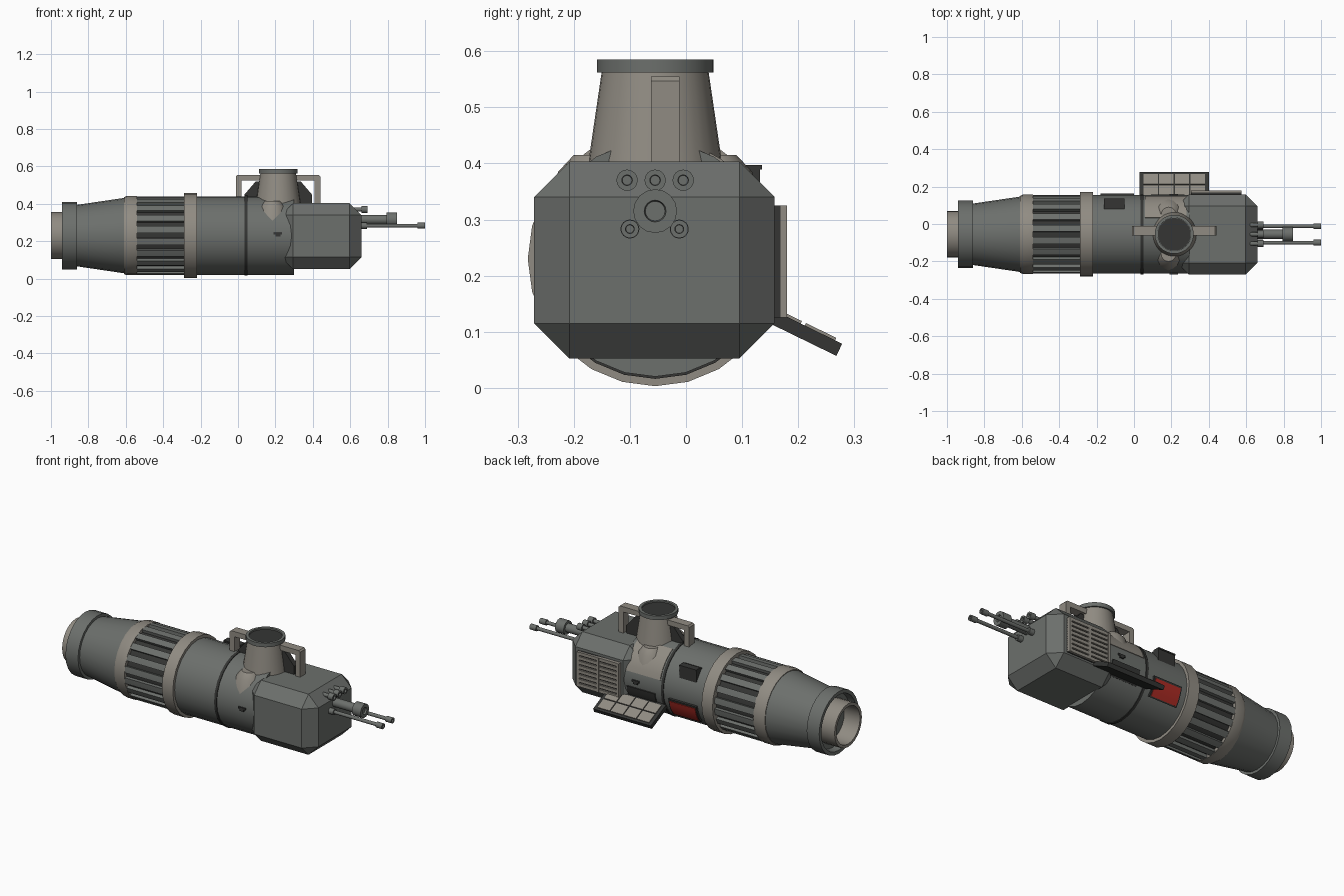
import bpy, bmesh, math
from mathutils import Matrix, Vector

old = bpy.data.objects.get("Cube")
if old:
    bpy.data.objects.remove(old, do_unlink=True)

CY, CZ = -0.055, 0.23      # hull axis
TX = 0.215                 # turret centre


def material(name, rgb):
    m = bpy.data.materials.new(name)
    m.use_nodes = True
    m.diffuse_color = (*rgb, 1)
    m.node_tree.nodes["Principled BSDF"].inputs["Base Color"].default_value = (*rgb, 1)
    return m


GREY = material("hull grey", (0.15, 0.16, 0.15))
LIGHT = material("warm light grey", (0.28, 0.26, 0.225))
DARK = material("charcoal", (0.035, 0.036, 0.034))
RED = material("warning red", (0.42, 0.025, 0.018))


def finish(name, bm, mat):
    bmesh.ops.recalc_face_normals(bm, faces=bm.faces[:])
    me = bpy.data.meshes.new(name)
    bm.to_mesh(me)
    bm.free()
    me.materials.append(mat)
    me.shade_smooth()
    me.set_sharp_from_angle(angle=math.radians(30))
    ob = bpy.data.objects.new(name, me)
    bpy.context.collection.objects.link(ob)
    return ob


def lathe(name, profile, mat, centre=(0, CY, CZ), axis="X", n=24):
    """Revolve (position, radius) points about a line through centre."""
    bm = bmesh.new()
    rings = []
    for p, r in profile:
        ring = []
        for i in range(n):
            a = math.tau * i / n
            c, s = r * math.cos(a), r * math.sin(a)
            v = Vector((p, c, s)) if axis == "X" else Vector((c, s, p))
            ring.append(bm.verts.new(v + Vector(centre)))
        rings.append(ring)
    for a, b in zip(rings, rings[1:]):
        for i in range(n):
            j = (i + 1) % n
            bm.faces.new((a[i], a[j], b[j], b[i]))
    for ring in (rings[0], rings[-1]):
        bm.faces.new(ring)
    return finish(name, bm, mat)


def box(name, lo, hi, mat, bevel=0, tilt=0):
    """Box between two corners, optionally chamfered and tilted about x."""
    lo, hi = Vector(lo), Vector(hi)
    bm = bmesh.new()
    bmesh.ops.create_cube(bm, size=1)
    bmesh.ops.scale(bm, vec=hi - lo, verts=bm.verts)
    if bevel:
        bmesh.ops.bevel(bm, geom=bm.edges[:], offset=bevel, segments=1, affect="EDGES")
    move = Matrix.Translation((lo + hi) / 2) @ Matrix.Rotation(math.radians(tilt), 4, "X")
    bmesh.ops.transform(bm, matrix=move, verts=bm.verts)
    return finish(name, bm, mat)


def curved_plate(name, x0, x1, a0, a1, r0, r1, mat, steps=4):
    """Plate wrapped on the hull; angles in degrees from +y towards +z."""
    bm = bmesh.new()
    rows = []
    for i in range(steps + 1):
        a = math.radians(a0 + (a1 - a0) * i / steps)
        rows.append([bm.verts.new((x, CY + r * math.cos(a), CZ + r * math.sin(a)))
                     for x, r in ((x0, r0), (x1, r0), (x1, r1), (x0, r1))])
    for a, b in zip(rows, rows[1:]):
        for k in range(4):
            m = (k + 1) % 4
            bm.faces.new((a[k], a[m], b[m], b[k]))
    bm.faces.new(rows[0])
    bm.faces.new(rows[-1])
    return finish(name, bm, mat)


def prism(name, outline, y0, y1, mat):
    """Extrude an x-z outline along y."""
    bm = bmesh.new()
    face = bm.faces.new([bm.verts.new((x, y0, z)) for x, z in outline])
    new = bmesh.ops.extrude_face_region(bm, geom=[face])["geom"]
    bmesh.ops.translate(bm, vec=(0, y1 - y0, 0),
                        verts=[v for v in new if isinstance(v, bmesh.types.BMVert)])
    return finish(name, bm, mat)


# Hull sections along the axis
lathe("main_hull", [(-0.23, 0.2), (-0.23, 0.21), (0.3, 0.21), (0.3, 0.2)], GREY)
lathe("hull_seam_band", [(0.035, 0.2), (0.035, 0.214), (0.05, 0.214), (0.05, 0.2)], DARK)
lathe("middle_ring", [(-0.29, 0.19), (-0.29, 0.227), (-0.22, 0.227), (-0.22, 0.19)], LIGHT)
lathe("ribbed_core", [(-0.56, 0.192), (-0.28, 0.192)], DARK)
lathe("rear_ring", [(-0.61, 0.19), (-0.61, 0.205), (-0.595, 0.212),
                    (-0.54, 0.212), (-0.54, 0.19)], LIGHT)
lathe("tail_cone", [(-0.87, 0.163), (-0.605, 0.202)], GREY)
lathe("tail_collar", [(-0.9, 0.12), (-0.9, 0.155), (-0.94, 0.16), (-0.94, 0.18),
                      (-0.86, 0.18), (-0.86, 0.15)], GREY)
lathe("tail_tube", [(-0.86, 0.105), (-1, 0.108), (-1, 0.125), (-0.88, 0.125)], LIGHT)
lathe("tail_inner_wall", [(-0.87, 0.1), (-0.87, 0.107)], DARK)

# Cooling ribs
RIBS = 20
for i in range(RIBS):
    a = 360 * (i + 0.5) / RIBS
    curved_plate("cooling_rib", -0.545, -0.285, a - 5, a + 5, 0.185, 0.21, GREY, 2)

# Chamfered head block
box("head_block", (0.23, -0.271, 0.052), (0.66, 0.158, 0.403), GREY, bevel=0.063)

# Turret
top = (TX, CY, 0)
lathe("turret_cone", [(0.3, 0.134), (0.565, 0.095)], LIGHT, top, "Z", 32)
lathe("turret_rim", [(0.562, 0.09), (0.562, 0.104), (0.585, 0.104),
                     (0.585, 0.088), (0.574, 0.088)], GREY, top, "Z", 32)
lathe("turret_lens", [(0.57, 0.087), (0.577, 0.087)], DARK, top, "Z", 32)
for side in (-1, 1):
    lathe("turret_foot", [(0.3, 0.09), (0.385, 0.068), (0.415, 0.04)], LIGHT,
          (TX - 0.03, CY + side * 0.105, 0), "Z", 20)

# Side brackets on the turret
for side in (-1, 1):
    def mirrored(points):
        return [(TX + side * x, z) for x, z in points]
    prism("turret_bracket", mirrored([(0.08, 0.525), (0.195, 0.525), (0.195, 0.39),
                                      (0.225, 0.39), (0.225, 0.547), (0.217, 0.555),
                                      (0.08, 0.555)]), -0.062, -0.012, LIGHT)
    prism("bracket_gusset", mirrored([(0.09, 0.39), (0.18, 0.39), (0.18, 0.45),
                                      (0.12, 0.52), (0.09, 0.52)]), -0.052, -0.022, DARK)

# Guns: y, z, start, barrel radius, muzzle start, muzzle radius, tip
guns = [("main_gun", -0.055, 0.315, 0.64, 0.025, 0.795, 0.039, 0.85)]
guns += [("upper_gun", CY + d, 0.37, 0.6, 0.011, 0.66, 0.019, 0.692) for d in (-0.05, 0, 0.05)]
guns += [("long_gun", CY + d, 0.283, 0.64, 0.01, 0.96, 0.016, 1.0) for d in (-0.045, 0.043)]
for name, y, z, start, r, muzzle, mr, tip in guns:
    lathe(name, [(start, r), (muzzle, r), (muzzle, mr), (tip, mr),
                 (tip, mr * 0.5), (tip - 0.01, mr * 0.45)], GREY, (0, y, z), "X", 16)
    if name == "long_gun":
        lathe("gun_socket", [(0.64, 0.017), (0.69, 0.017)], GREY, (0, y, z), "X", 16)

# Louvred vent on the back of the head block
box("vent_base", (0.305, 0.15, 0.125), (0.575, 0.168, 0.325), DARK)
for x in (0.305, 0.433, 0.56):
    box("vent_post", (x, 0.15, 0.125), (x + 0.015, 0.18, 0.325), LIGHT)
for i in range(8):
    z = 0.125 + i * 0.026
    box("vent_slat", (0.305, 0.15, z), (0.575, 0.178, z + 0.018), LIGHT)

# Open hatch, hinged below its bay
TILT = -26
HY, HZ = 0.203, 0.102
box("hatch_door", (0.03, HY - 0.078, HZ - 0.012), (0.4, HY + 0.078, HZ + 0.012), DARK, tilt=TILT)
for i in range(4):
    for j in (-1, 1):
        x = 0.05 + i * 0.084
        off = j * 0.034
        y = HY + off * math.cos(math.radians(TILT)) + 0.006
        z = HZ + off * math.sin(math.radians(TILT)) + 0.0125
        box("hatch_lining", (x, y - 0.03, z - 0.003), (x + 0.077, y + 0.03, z + 0.003),
            LIGHT, tilt=TILT)
curved_plate("hatch_bay", 0.09, 0.27, -32, -8, 0.2, 0.214, DARK)

# Hull panels on the back
curved_plate("shoulder_plate", 0.06, 0.28, 15, 65, 0.2, 0.213, LIGHT, 6)
box("sensor_box", (-0.16, 0.08, 0.32), (-0.05, 0.132, 0.39), DARK)
box("sensor_lid", (-0.16, 0.095, 0.389), (-0.05, 0.135, 0.397), DARK)
curved_plate("red_panel_frame", -0.18, 0.0, -38, -8, 0.2, 0.22, DARK)
curved_plate("red_panel", -0.172, -0.008, -36, -11, 0.21, 0.223, RED)

# Small latches on both flanks
for side in (-1, 1):
    y = CY + side * 0.21
    box("latch_bar", (0.19, y - 0.006, 0.235), (0.235, y + 0.006, 0.246), DARK)
    box("latch_tab", (0.2, y - 0.006, 0.224), (0.226, y + 0.006, 0.236), DARK)
